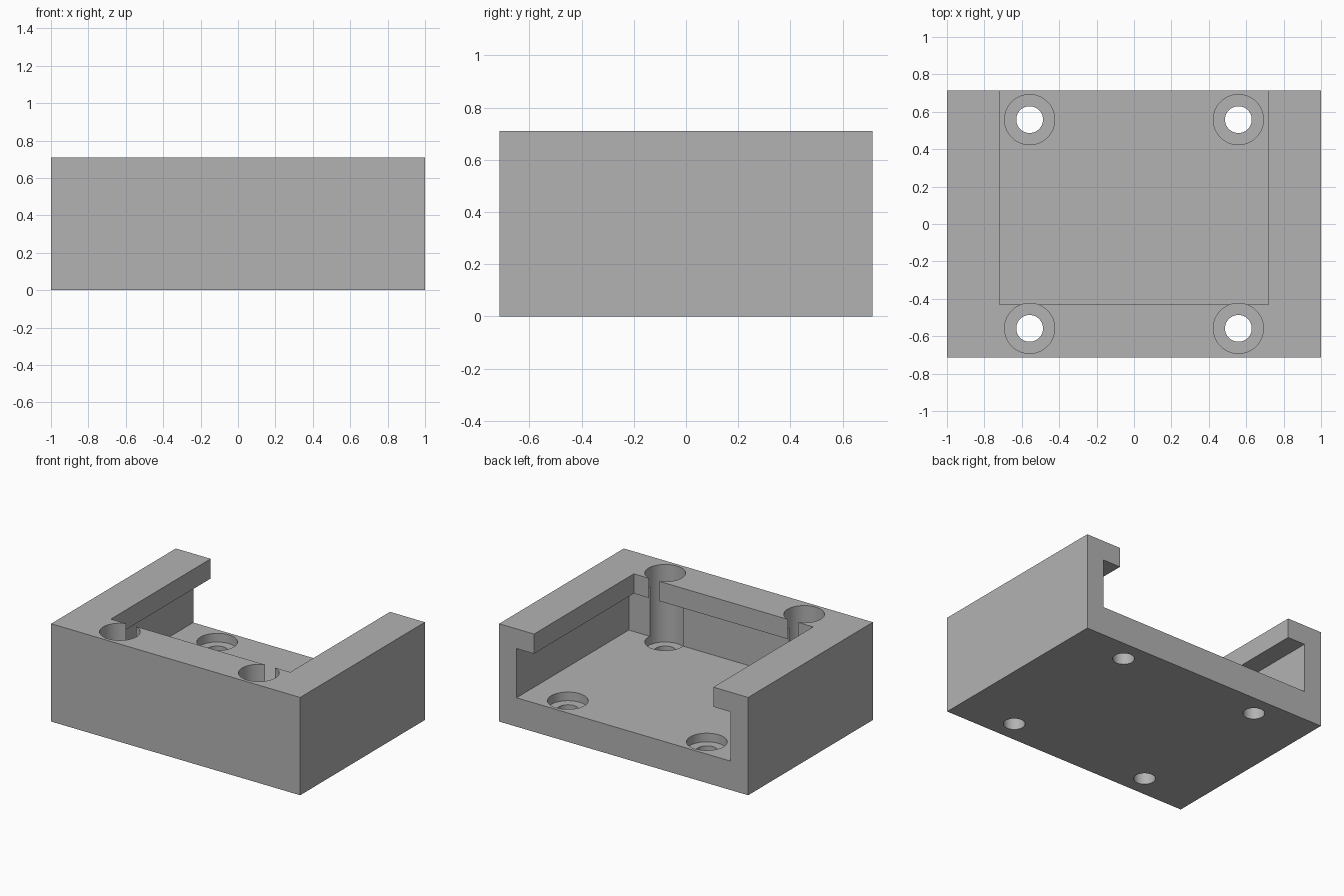
import bpy

# Remove the default object
default = bpy.data.objects.get("Cube")
if default:
    bpy.data.objects.remove(default, do_unlink=True)

# Overall sizes
HALF_X, HALF_Y, HEIGHT = 1.0, 0.715, 0.71
FLOOR, LIP_Z = 0.21, 0.567
HOLE = 0.558
OVER = 0.2  # cutter overshoot past outer faces


def make_box(name, x, y0, y1, z0, z1):
    """Box symmetric in x, between the given y and z limits."""
    bpy.ops.mesh.primitive_cube_add(size=1, location=(0, (y0 + y1) / 2, (z0 + z1) / 2))
    obj = bpy.context.object
    obj.name = name
    obj.scale = (2 * x, y1 - y0, z1 - z0)
    bpy.ops.object.transform_apply(location=True, rotation=False, scale=True)
    return obj


def make_bore(name, x, y, radius, z0, z1):
    """Vertical round cutter."""
    bpy.ops.mesh.primitive_cylinder_add(vertices=64, radius=radius, depth=z1 - z0,
                                        location=(x, y, (z0 + z1) / 2))
    obj = bpy.context.object
    obj.name = name
    return obj


def cut(target, cutter):
    """Subtract a cutter and discard it."""
    cutter.hide_render = True
    mod = target.modifiers.new("cut", 'BOOLEAN')
    mod.operation = 'DIFFERENCE'
    mod.solver = 'EXACT'
    mod.object = cutter
    bpy.context.view_layer.objects.active = target
    bpy.ops.object.modifier_apply(modifier=mod.name)
    bpy.data.objects.remove(cutter, do_unlink=True)


# Solid block
body = make_box("slotted_mount_block", HALF_X, -HALF_Y, HALF_Y, 0, HEIGHT)

# Wide cavity, open at the back, and narrower opening between the lips
cut(body, make_box("cavity_cutter", 0.86, -0.572, HALF_Y + OVER, FLOOR, LIP_Z))
cut(body, make_box("opening_cutter", 0.72, -0.43, HALF_Y + OVER, FLOOR + 0.1, HEIGHT + OVER))

# Four counterbored screw holes
for x in (-HOLE, HOLE):
    for y in (-HOLE, HOLE):
        cut(body, make_bore("counterbore_cutter", x, y, 0.134, 0.147, HEIGHT + OVER))
        cut(body, make_bore("screw_hole_cutter", x, y, 0.0715, -OVER, FLOOR + 0.1))

# Single grey material
grey = bpy.data.materials.new("plain_grey")
grey.use_nodes = True
colour = (0.45, 0.45, 0.45, 1)
grey.diffuse_color = colour
grey.node_tree.nodes["Principled BSDF"].inputs["Base Color"].default_value = colour
body.data.materials.clear()
body.data.materials.append(grey)
for poly in body.data.polygons:
    poly.material_index = 0

# Smooth bores, sharp edges
bpy.ops.object.select_all(action='DESELECT')
body.select_set(True)
bpy.context.view_layer.objects.active = body
bpy.ops.object.shade_smooth_by_angle(angle=0.52)
